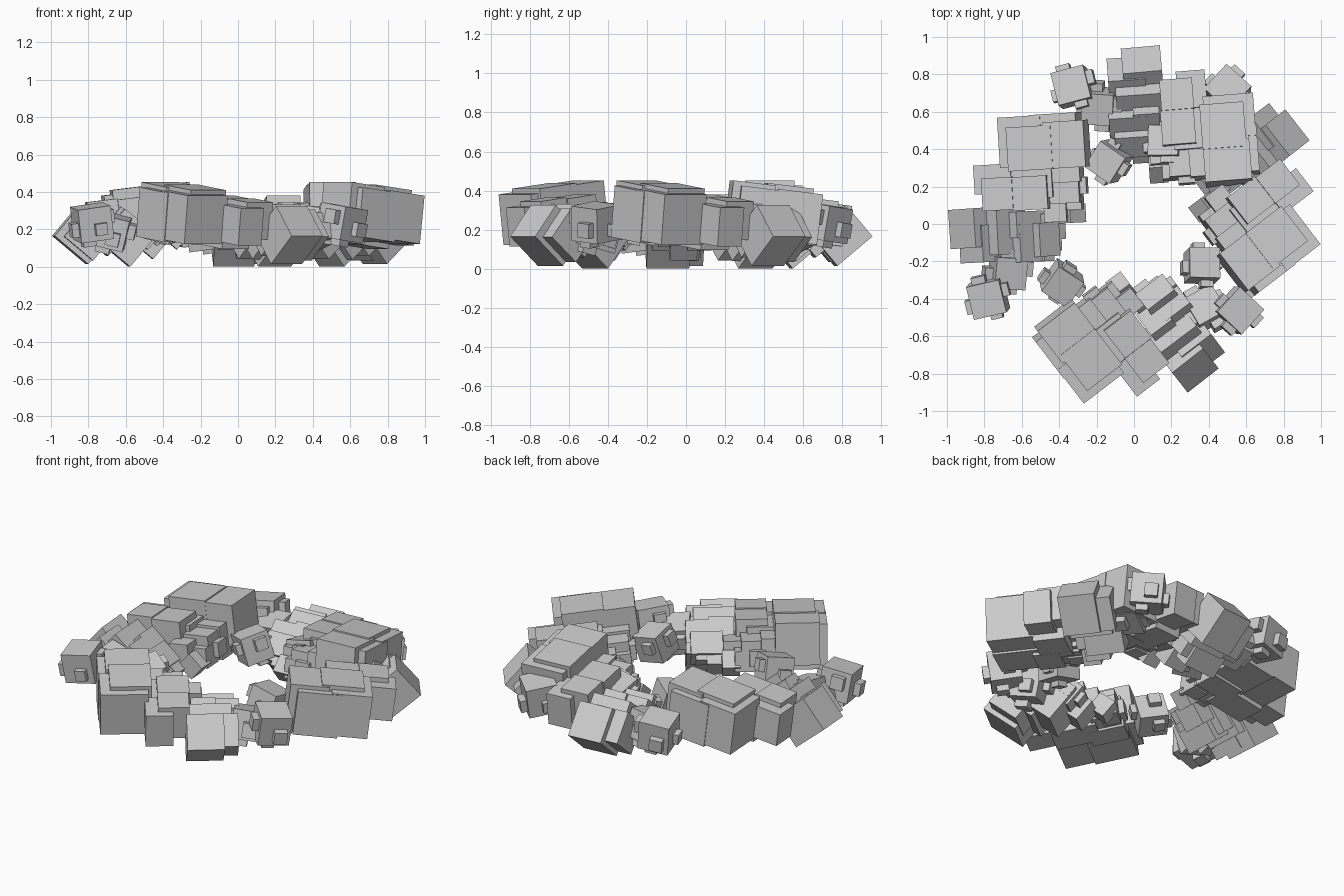
import bpy, bmesh
from math import radians
from mathutils import Matrix, Vector, Euler

# A ring made of four turned copies of one cluster of blocks.
# Blocks are laid out in the left-hand cluster, relative to its middle.
ORIGIN = Vector((-0.715, 0.004, 0))
PLACES = [((-0.71, 0.0), 0), ((0.19, -0.624), 124),
          ((0.661, 0.35), -146), ((0.068, 0.67), -89)]
# the inner blocks sit a little closer to the ring on three sides
INNER = [((-0.71, 0.004), 0), ((0.28, -0.67), 124),
         ((0.62, 0.35), -146), ((0.18, 0.665), -89)]


def add_box(bm, centre, size, rot):
    m = (Matrix.Translation(Vector(centre) - ORIGIN)
         @ Euler([radians(a) for a in rot]).to_matrix().to_4x4()
         @ Matrix.Diagonal((*size, 1)))
    bmesh.ops.create_cube(bm, size=1, matrix=m)


def part(name, boxes, places=PLACES):
    """One mesh, placed four times round the ring."""
    bm = bmesh.new()
    for b in boxes:
        add_box(bm, *b)
    me = bpy.data.meshes.new(name)
    bm.to_mesh(me)
    bm.free()
    for (x, y), turn in places:
        ob = bpy.data.objects.new(name, me)
        ob.location = (x, y, 0)
        ob.rotation_euler.z = radians(turn)
        bpy.context.collection.objects.link(ob)


def studded(centre, s, rot, k=0.5, skip=()):
    """Cube with a smaller off-centre cube on each face."""
    out = [(centre, (s, s, s), rot)]
    r = Euler([radians(a) for a in rot]).to_matrix()
    i = 0
    for axis in range(3):
        for sign in (-1, 1):
            if (axis, sign) not in skip:
                d = Vector((0, 0, 0))
                d[axis] = sign * s * 0.5
                d[(axis + 1) % 3] = s * 0.15 * (1 if i % 2 else -1)
                d[(axis + 2) % 3] = s * 0.12 * (1 if i % 3 else -1)
                t = s * k * (1 - 0.08 * (i % 3))
                out.append((Vector(centre) + r @ d, (t, t, t), rot))
            i += 1
    return out


LEAN = (0, -7, 3.5)
TOP = ((2, 1),)

# tall outer block with its raised top plates and inner step
part("large_block", [
    ((-0.60, 0.445, 0.275), (0.23, 0.27, 0.26), LEAN),
    ((-0.42, 0.455, 0.288), (0.25, 0.28, 0.265), LEAN),
    ((-0.55, 0.41, 0.305), (0.24, 0.235, 0.26), LEAN),
    ((-0.365, 0.43, 0.325), (0.22, 0.25, 0.25), LEAN),
    ((-0.39, 0.30, 0.24), (0.21, 0.15, 0.20), LEAN),
])

# lower blocks beside it, stepping in to the hole
part("medium_block", [
    ((-0.75, 0.245, 0.235), (0.20, 0.155, 0.20), LEAN),
    ((-0.56, 0.23, 0.23), (0.26, 0.18, 0.22), LEAN),
    ((-0.725, 0.165, 0.265), (0.165, 0.175, 0.20), LEAN),
    ((-0.55, 0.17, 0.28), (0.185, 0.18, 0.20), LEAN),
    ((-0.37, 0.20, 0.24), (0.16, 0.17, 0.17), LEAN),
    ((-0.33, 0.14, 0.21), (0.10, 0.12, 0.12), LEAN),
    ((-0.29, 0.21, 0.24), (0.07, 0.09, 0.09), LEAN),
    ((-0.34, 0.06, 0.18), (0.11, 0.10, 0.11), (0, 40, 3)),
    ((-0.42, 0.08, 0.23), (0.12, 0.13, 0.13), LEAN),
])

# blocks standing on edge
EDGE = (0, 40, 3)
part("tilted_block", [
    ((-0.835, -0.015, 0.18), (0.235, 0.21, 0.21), (0, 40, 4)),
    ((-0.80, -0.10, 0.18), (0.20, 0.20, 0.19), EDGE),
    ((-0.72, -0.04, 0.205), (0.20, 0.24, 0.19), EDGE),
    ((-0.60, -0.09, 0.165), (0.22, 0.22, 0.22), EDGE),
    ((-0.62, 0.00, 0.19), (0.20, 0.14, 0.20), EDGE),
    ((-0.50, -0.08, 0.20), (0.14, 0.18, 0.14), EDGE),
    ((-0.47, -0.01, 0.15), (0.14, 0.14, 0.14), EDGE),
    ((-0.44, -0.10, 0.17), (0.07, 0.08, 0.07), EDGE),
    ((-0.48, -0.16, 0.19), (0.07, 0.07, 0.07), EDGE),
])

# linking block between the tilted and the small ones
part("linking_block", studded((-0.68, -0.25, 0.20), 0.17, (8, 14, -3), 0.5, TOP))

# small studded block on the outside
part("outer_small_block",
     studded((-0.785, -0.39, 0.245), 0.18, (6, -8, 13), 0.42, TOP))

# small studded block on the inside
part("inner_small_block",
     studded((-0.39, -0.315, 0.24), 0.165, (12, 12, -33), 0.42, TOP), INNER)

# rest the ring on the ground
bpy.context.view_layer.update()
low = min((o.matrix_world @ v.co).z for o in bpy.data.objects for v in o.data.vertices)
for o in bpy.data.objects:
    o.location.z -= low
